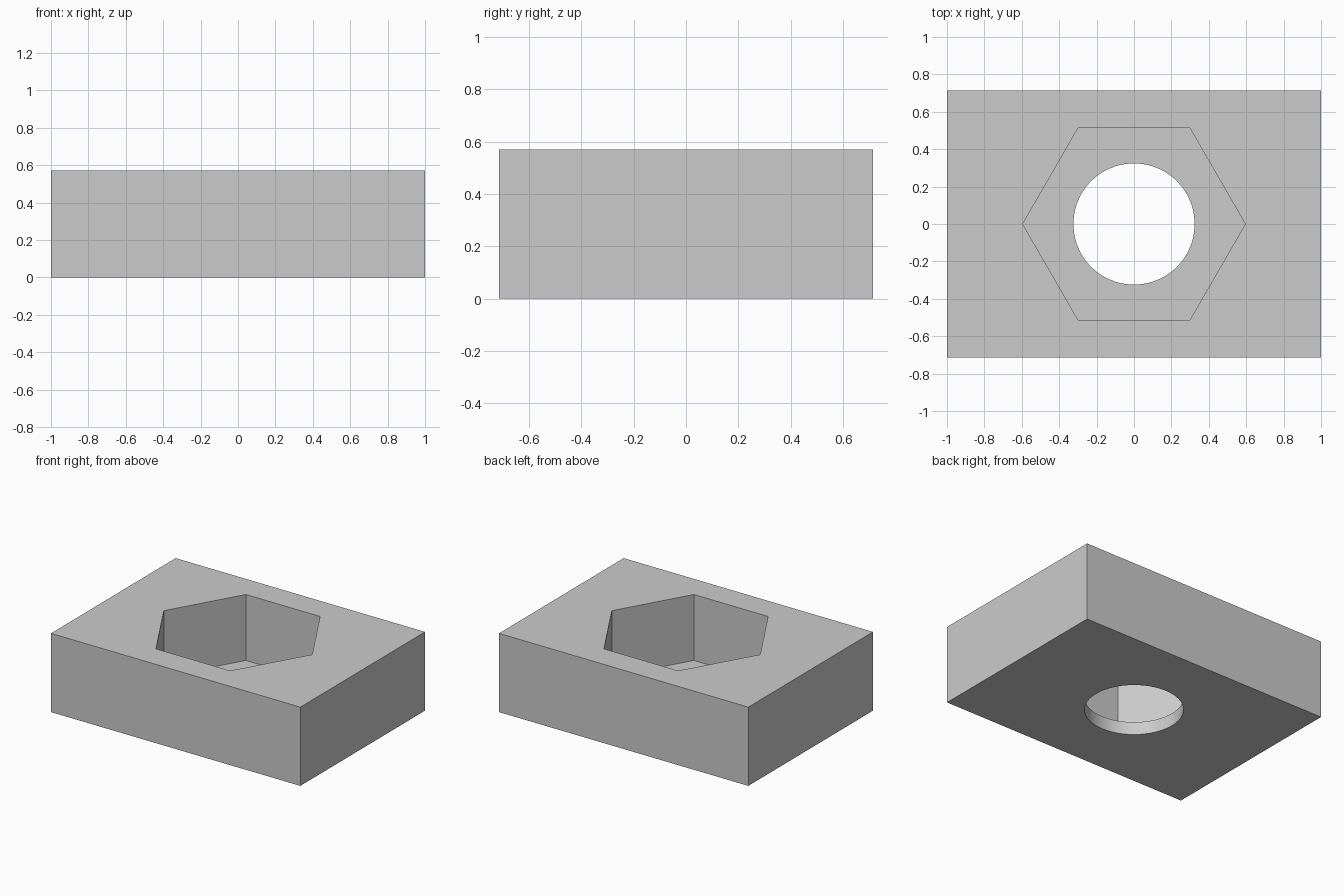
import bpy
import bmesh
from math import cos, sin, tau, radians

if "Cube" in bpy.data.objects:
    bpy.data.objects.remove(bpy.data.objects["Cube"], do_unlink=True)

LENGTH, WIDTH, HEIGHT = 2.0, 1.428, 0.571
POCKET_RADIUS, POCKET_FLOOR = 0.595, 0.093
HOLE_RADIUS = 0.324

grey = bpy.data.materials.new("plain grey")
grey.use_nodes = True
grey.diffuse_color = (0.6, 0.6, 0.6, 1)
grey.node_tree.nodes["Principled BSDF"].inputs["Base Color"].default_value = grey.diffuse_color


def prism(name, outline, bottom, top):
    """Extrude a flat outline from bottom to top."""
    bm = bmesh.new()
    base = bm.faces.new([bm.verts.new((x, y, bottom)) for x, y in outline])
    grown = bmesh.ops.extrude_face_region(bm, geom=[base])["geom"]
    verts = [v for v in grown if isinstance(v, bmesh.types.BMVert)]
    bmesh.ops.translate(bm, verts=verts, vec=(0, 0, top - bottom))
    bmesh.ops.recalc_face_normals(bm, faces=bm.faces)
    mesh = bpy.data.meshes.new(name)
    bm.to_mesh(mesh)
    bm.free()
    mesh.materials.append(grey)
    obj = bpy.data.objects.new(name, mesh)
    bpy.context.collection.objects.link(obj)
    return obj


def polygon(sides, radius):
    return [(radius * cos(tau * i / sides), radius * sin(tau * i / sides)) for i in range(sides)]


# Rectangular block
x, y = LENGTH / 2, WIDTH / 2
block = prism("block", [(-x, -y), (x, -y), (x, y), (-x, y)], 0, HEIGHT)

# Hexagonal pocket from above, then a round hole through the floor
cutters = [
    prism("hex_pocket_cutter", polygon(6, POCKET_RADIUS), POCKET_FLOOR, HEIGHT + 0.2),
    prism("round_hole_cutter", polygon(96, HOLE_RADIUS), -0.2, HEIGHT + 0.1),
]
bpy.ops.object.select_all(action="DESELECT")
block.select_set(True)
bpy.context.view_layer.objects.active = block
for cutter in cutters:
    cutter.hide_render = True
    cut = block.modifiers.new(cutter.name, "BOOLEAN")
    cut.operation = "DIFFERENCE"
    cut.solver = "EXACT"
    cut.object = cutter
    bpy.ops.object.modifier_apply(modifier=cut.name)
    bpy.data.objects.remove(cutter, do_unlink=True)

# Smooth hole wall, sharp edges elsewhere
bpy.ops.object.shade_smooth_by_angle(angle=radians(30))
